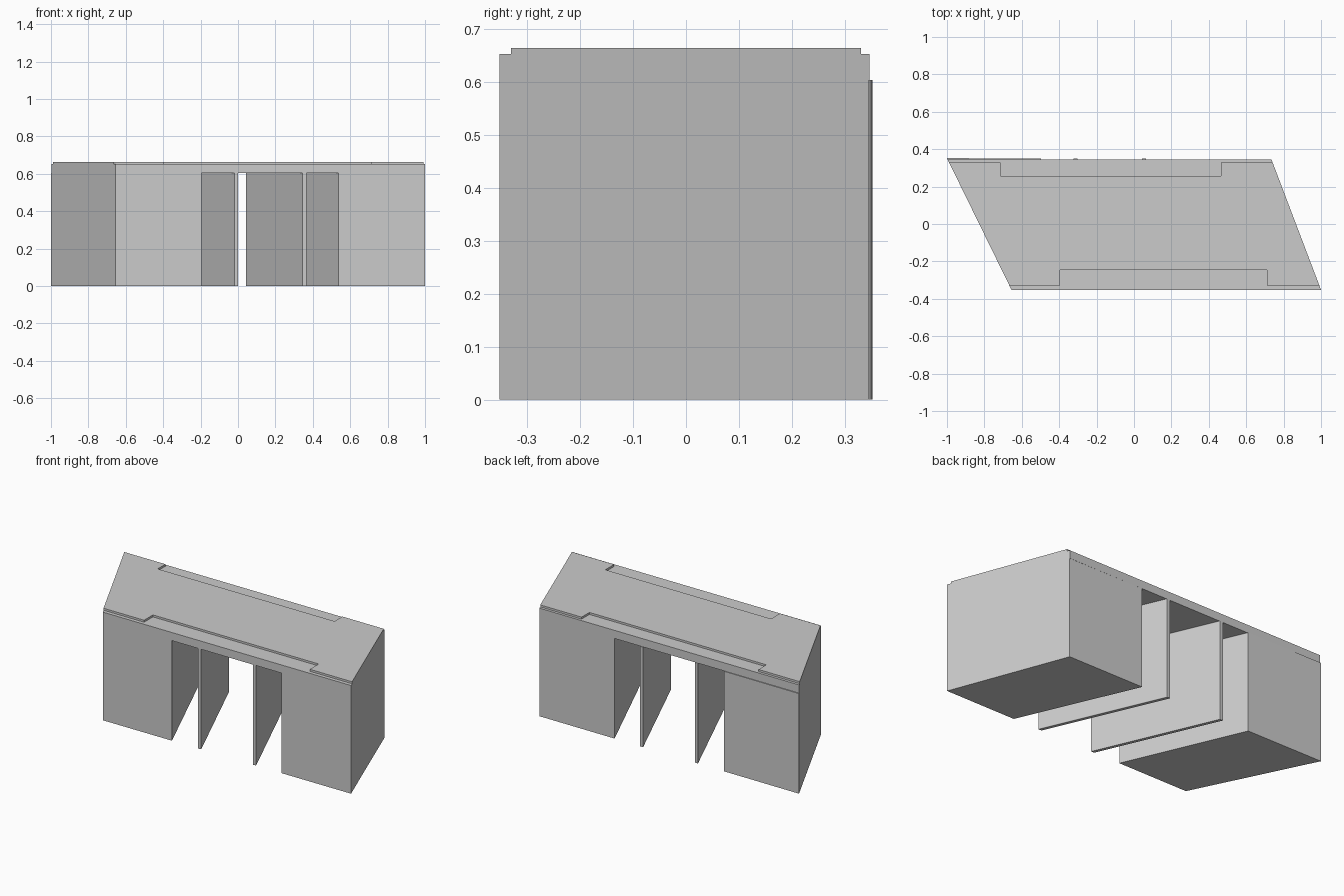
import bpy, bmesh

if "Cube" in bpy.data.objects:
    bpy.data.objects.remove(bpy.data.objects["Cube"])

H_LEG, H_DECK, H_TOP = 0.603, 0.652, 0.664   # leg, deck and raised slab heights
FRONT = -0.352
SKEW = -0.304                                # x shift of inner walls, front to back


def prism(name, outline, z0, z1):
    """Extrude a flat outline (counter-clockwise from above) from z0 to z1."""
    bm = bmesh.new()
    face = bm.faces.new([bm.verts.new((x, y, z0)) for x, y in outline])
    ext = bmesh.ops.extrude_face_region(bm, geom=[face], use_keep_orig=True)
    top = [g for g in ext["geom"] if isinstance(g, bmesh.types.BMVert)]
    bmesh.ops.translate(bm, verts=top, vec=(0, 0, z1 - z0))
    bmesh.ops.recalc_face_normals(bm, faces=bm.faces)
    mesh = bpy.data.meshes.new(name)
    bm.to_mesh(mesh)
    bm.free()
    obj = bpy.data.objects.new(name, mesh)
    bpy.context.collection.objects.link(obj)
    return obj


def left_x(y):
    return -0.655 - 0.345 * (y - FRONT) / 0.704


def right_x(y):
    return 1.0 - 0.265 * (y - FRONT) / 0.697


# Solid end blocks
prism("left_block", [(-0.655, FRONT), (-0.194, FRONT),
                     (-0.194 + SKEW, 0.350), (-1.0, 0.352)], 0, H_LEG)
prism("right_block", [(0.538, FRONT), (1.0, FRONT),
                      (0.735, 0.345), (0.538 + SKEW, 0.346)], 0, H_LEG)

# Thin slanted dividing walls in the passage
for name, x in (("left_divider", -0.020), ("right_divider", 0.346)):
    prism(name, [(x, FRONT), (x + 0.021, FRONT),
                 (x + 0.021 + SKEW, 0.349), (x + SKEW, 0.349)], 0, H_LEG)

# Bridge deck
prism("deck", [(left_x(FRONT), FRONT), (right_x(FRONT), FRONT),
               (right_x(0.346), 0.346), (left_x(0.346), 0.346)], H_LEG, H_DECK)

# Raised roof slab with a long notch along each side
prism("roof_slab", [
    (left_x(-0.33), -0.33), (-0.395, -0.33), (-0.395, -0.246), (0.71, -0.246),
    (0.71, -0.33), (right_x(-0.33), -0.33),
    (right_x(0.33), 0.33), (0.465, 0.33), (0.465, 0.256), (-0.715, 0.256),
    (-0.715, 0.33), (left_x(0.33), 0.33)], H_DECK, H_TOP)
